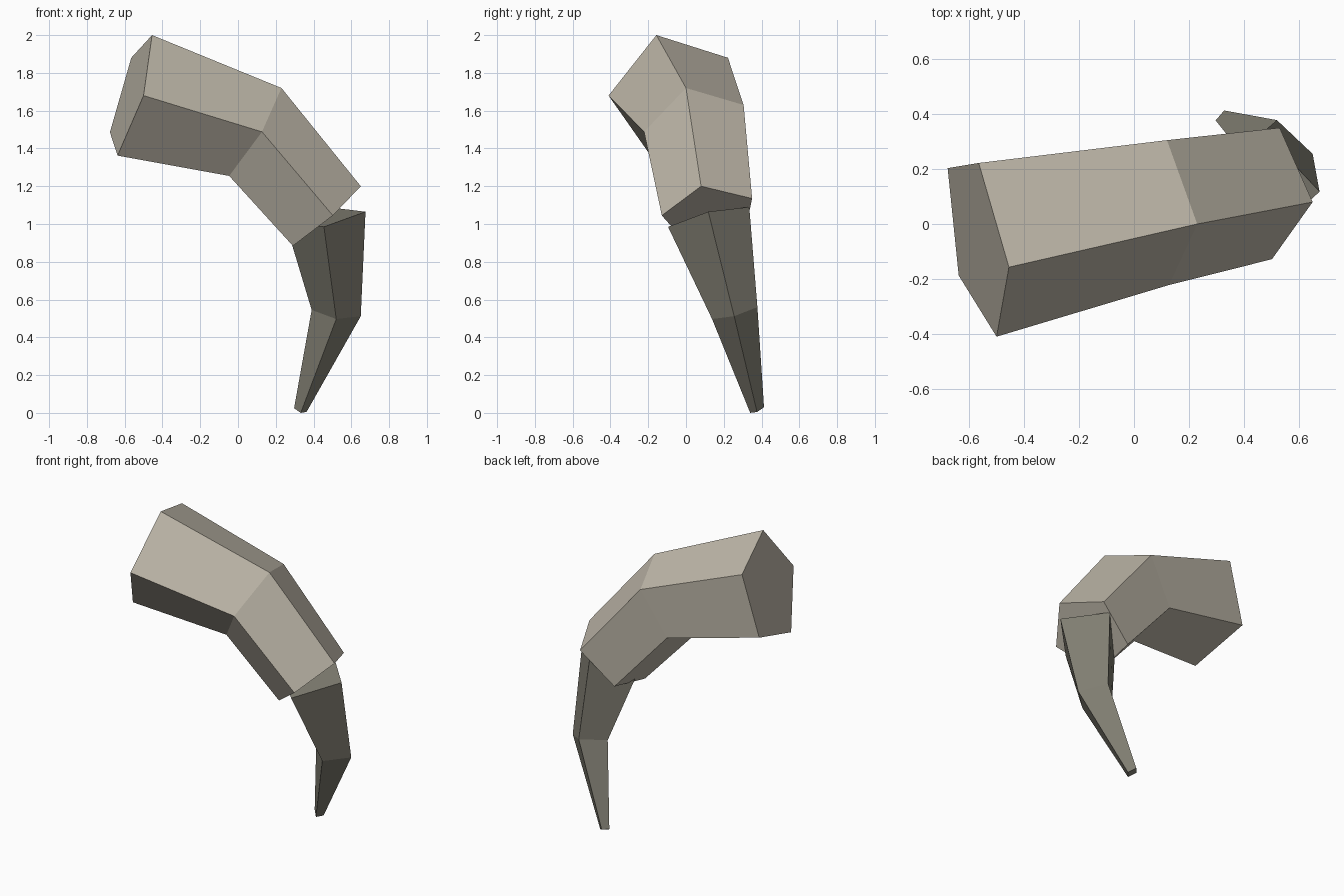
import bpy
import bmesh
from mathutils import Vector

if "Cube" in bpy.data.objects:
    bpy.data.objects.remove(bpy.data.objects["Cube"])

PHI = (1 + 5 ** 0.5) / 2


def pentagon(a, b, c):
    """Complete a five-sided ring from three consecutive corners."""
    a, b, c = Vector(a), Vector(b), Vector(c)
    return [a, b, c, a + PHI * (c - b), c + PHI * (a - b)]


def square(a, b, c):
    """Complete a four-sided ring from three consecutive corners."""
    a, b, c = Vector(a), Vector(b), Vector(c)
    return [a, b, c, a + c - b]


def loft(name, rings, color):
    """Bridge the rings in order and close both ends."""
    bm = bmesh.new()
    loops = [[bm.verts.new(p) for p in ring] for ring in rings]
    n = len(loops[0])
    for lo, hi in zip(loops, loops[1:]):
        for i in range(n):
            j = (i + 1) % n
            bm.faces.new((lo[i], lo[j], hi[j], hi[i]))
    bm.faces.new(loops[0][::-1])
    bm.faces.new(loops[-1])
    bmesh.ops.recalc_face_normals(bm, faces=bm.faces)
    mesh = bpy.data.meshes.new(name)
    bm.to_mesh(mesh)
    bm.free()
    mat = bpy.data.materials.new(name + "_color")
    mat.diffuse_color = (*color, 1)
    mat.use_nodes = True
    mat.node_tree.nodes["Principled BSDF"].inputs["Base Color"].default_value = mat.diffuse_color
    mesh.materials.append(mat)
    obj = bpy.data.objects.new(name, mesh)
    bpy.context.collection.objects.link(obj)
    return obj


# Thick bent upper segment, pentagonal section
loft("upper_segment", [
    pentagon((-0.50, -0.41, 1.68), (-0.455, -0.157, 2.0), (-0.565, 0.222, 1.88)),
    pentagon((0.127, -0.222, 1.488), (0.23, 0.0, 1.72), (0.12, 0.305, 1.63)),
    pentagon((0.502, -0.128, 1.045), (0.65, 0.08, 1.2), (0.53, 0.35, 1.135)),
], (0.52, 0.48, 0.40))

# Tapering curved claw, square section
loft("claw", [
    square((0.455, -0.095, 0.985), (0.675, 0.118, 1.065), (0.47, 0.335, 1.09)),
    square((0.52, 0.138, 0.497), (0.65, 0.255, 0.512), (0.52, 0.378, 0.56)),
    square((0.332, 0.34, 0.0), (0.363, 0.376, 0.005), (0.328, 0.413, 0.03)),
], (0.22, 0.21, 0.17))
